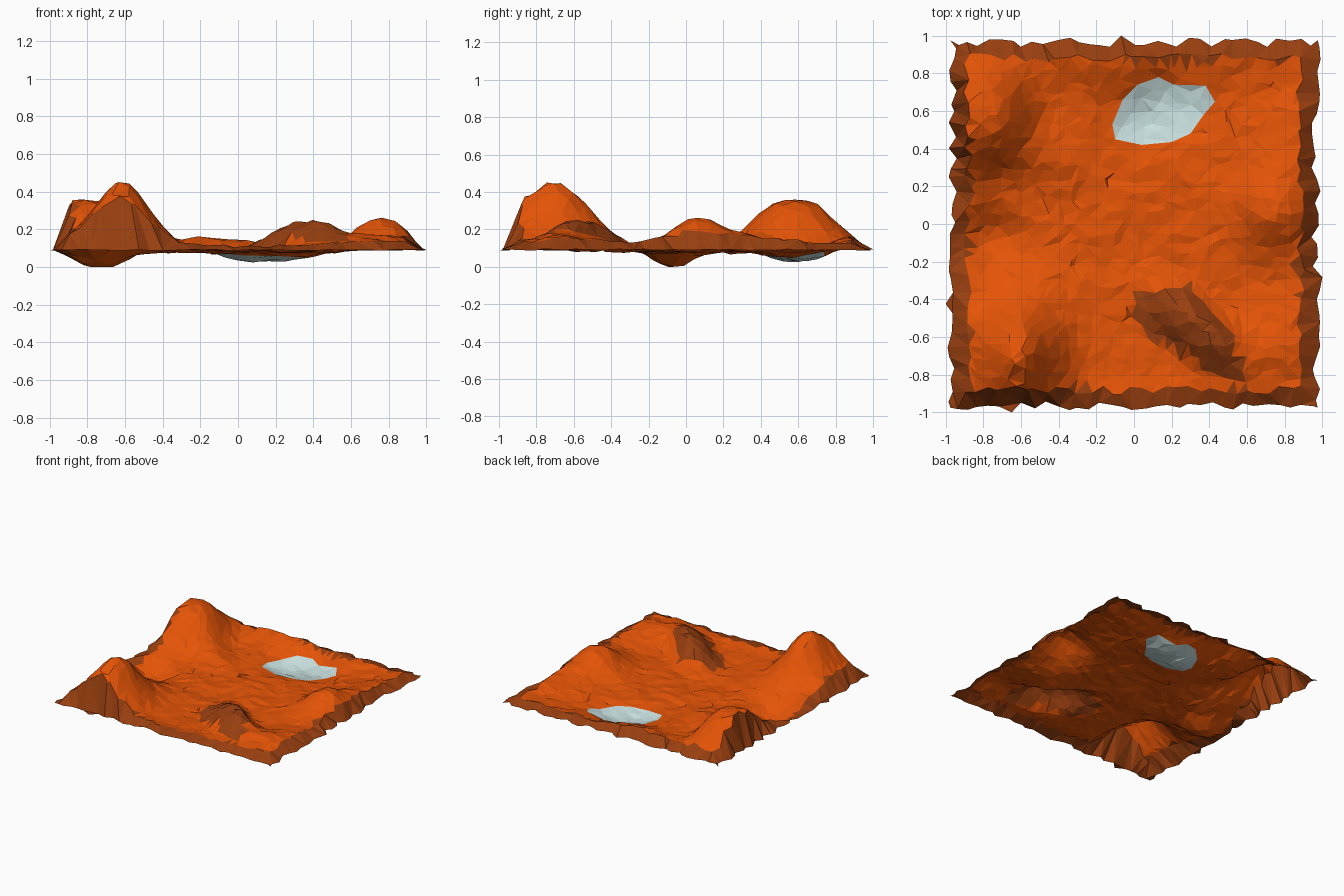
import bpy, bmesh, math, random
from mathutils import Vector, noise
from mathutils.geometry import delaunay_2d_cdt

if "Cube" in bpy.data.objects:
    bpy.data.objects.remove(bpy.data.objects["Cube"])

random.seed(7)
N = 34                      # cells along each side
POND = [(-.10, .45), (-.115, .53), (-.06, .66), (.02, .74), (.13, .78), (.21, .74),
        (.38, .735), (.43, .65), (.37, .58), (.30, .48), (.20, .435), (.04, .42)]
RIDGE = [(0, -.36), (.14, -.33), (.30, -.33), (.40, -.45), (.50, -.58), (.60, -.78), (.55, -.84),
         (.42, -.80), (.34, -.70), (.20, -.65), (.06, -.60), (.02, -.48)]


def material(name, rgb):
    m = bpy.data.materials.new(name)
    m.diffuse_color = (*rgb, 1)
    m.use_nodes = True
    m.node_tree.nodes["Principled BSDF"].inputs["Base Color"].default_value = m.diffuse_color
    return m


def bump(x, y, cx, cy, sx, sy, h, angle=0.0, power=2.0, steep=1.0):
    """Soft hill or dip; steep narrows the side along +v."""
    dx, dy = x - cx, y - cy
    c, s = math.cos(angle), math.sin(angle)
    u, v = dx * c + dy * s, -dx * s + dy * c
    if v > 0:
        v *= steep
    r = math.hypot(u / sx, v / sy)
    return h * math.exp(-0.5 * r ** power)


def height(x, y):
    """Ground height: floor, raised rim, hills, hollows and roughness."""
    d = 1 - max(abs(x), abs(y))
    z = .086 + .055 * math.exp(-(d / .19) ** 2)
    z += bump(x, y, -.62, -.70, .145, .19, .37, power=1.9)           # tall front left hill
    z += bump(x, y, -.80, .58, .19, .21, .255, power=3)              # broad back left hill
    z += bump(x, y, -.50, .36, .14, .09, .05)                        # its spur
    z += bump(x, y, .36, -.55, .21, .12, .16, -.75, 2.6, 1.4)        # front ridge
    z += bump(x, y, .72, .05, .12, .14, .14)                         # right rim hill
    z += bump(x, y, .80, .28, .12, .25, .06)
    z += bump(x, y, .72, -.66, .13, .15, .08)
    z += bump(x, y, -.15, .86, .2, .1, .05)
    z += bump(x, y, -.77, -.08, .15, .11, -.10, 0, 2.3)              # left hollow
    z += bump(x, y, .16, .60, .22, .14, -.06, .3, 3)                 # pond hollow
    z += .02 * noise.noise(Vector((x * 4, y * 4, 3))) + random.uniform(-.007, .007)
    t = max(0, min(1, d / .12)) ** .65                               # fall off at the border
    return max(.003, .088 * (1 - t) + z * t)


def inside(px, py, poly):
    hit = False
    for (ax, ay), (bx, by) in zip(poly, poly[1:] + poly[:1]):
        if (ay > py) != (by > py) and px < (bx - ax) * (py - ay) / (by - ay) + ax:
            hit = not hit
    return hit


def clear_of_pond(x, y):
    p = Vector((x, y))
    for a, b in zip(POND, POND[1:] + POND[:1]):
        a, b = Vector(a), Vector(b)
        t = max(0, min(1, (p - a).dot(b - a) / (b - a).length_squared))
        if (p - a.lerp(b, t)).length < .03:
            return False
    return True


# ragged border loop, pond outline and jittered inner points
border = []
for k in range(4):
    for i in range(N):
        u = -1 + 2 * i / N
        w = .99 - random.uniform(0, .05)
        if i == 0:
            u, w = -.975, .975
        else:
            u += random.uniform(-.015, .015)
        if i == N // 5 + k * 6:
            w = 1.0
        x, y = u, -w
        for _ in range(k):
            x, y = -y, x
        border.append((x, y))
pts = border + POND
nb, npd = len(border), len(POND)
edges = [(i, (i + 1) % nb) for i in range(nb)]
edges += [(nb + i, nb + (i + 1) % npd) for i in range(npd)]
step = 2 / N
for i in range(2, N - 1):
    for j in range(2, N - 1):
        x = -1 + i * step + random.uniform(-.4, .4) * step
        y = -1 + j * step + random.uniform(-.4, .4) * step
        if max(abs(x), abs(y)) < .915 and clear_of_pond(x, y):
            pts.append((x, y))

out = delaunay_2d_cdt([Vector(p) for p in pts], edges, [], 1, 1e-6)
verts2, faces, origin = out[0], out[2], out[3]
coords = [(v.x, v.y, random.uniform(.09, .098) if any(o < nb for o in origin[k]) else height(v.x, v.y))
          for k, v in enumerate(verts2)]
low = min(c[2] for c in coords)
coords = [(x, y, z - low) for x, y, z in coords]


def is_rock(x, y):
    """Brown rock: the sloping outer rim and the front ridge."""
    edge = .125 + .03 * noise.noise(Vector((x * 5, y * 5, 9)))
    return 1 - max(abs(x), abs(y)) < edge or inside(x, y, RIDGE)


def make(name, mats, wanted):
    bm = bmesh.new()
    vs = [bm.verts.new(c) for c in coords]
    for f in faces:
        cx = sum(coords[i][0] for i in f) / len(f)
        cy = sum(coords[i][1] for i in f) / len(f)
        if inside(cx, cy, POND) == wanted:
            face = bm.faces.new([vs[i] for i in f])
            face.material_index = int(len(mats) > 1 and is_rock(cx, cy))
    bmesh.ops.delete(bm, geom=[v for v in bm.verts if not v.link_faces], context='VERTS')
    for f in bm.faces:
        f.normal_update()
        if f.normal.z < 0:
            f.normal_flip()
    me = bpy.data.meshes.new(name)
    for m in mats:
        me.materials.append(m)
    bm.to_mesh(me)
    bm.free()
    bpy.context.collection.objects.link(bpy.data.objects.new(name, me))


# ground sheet and pond patch share their outline
sand = material("orange sand", (.78, .088, .002))
rock = material("brown rock", (.32, .05, .005))
make("desert_ground", [sand, rock], False)
make("pond", [material("pale ice blue", (.58, .74, .74))], True)
